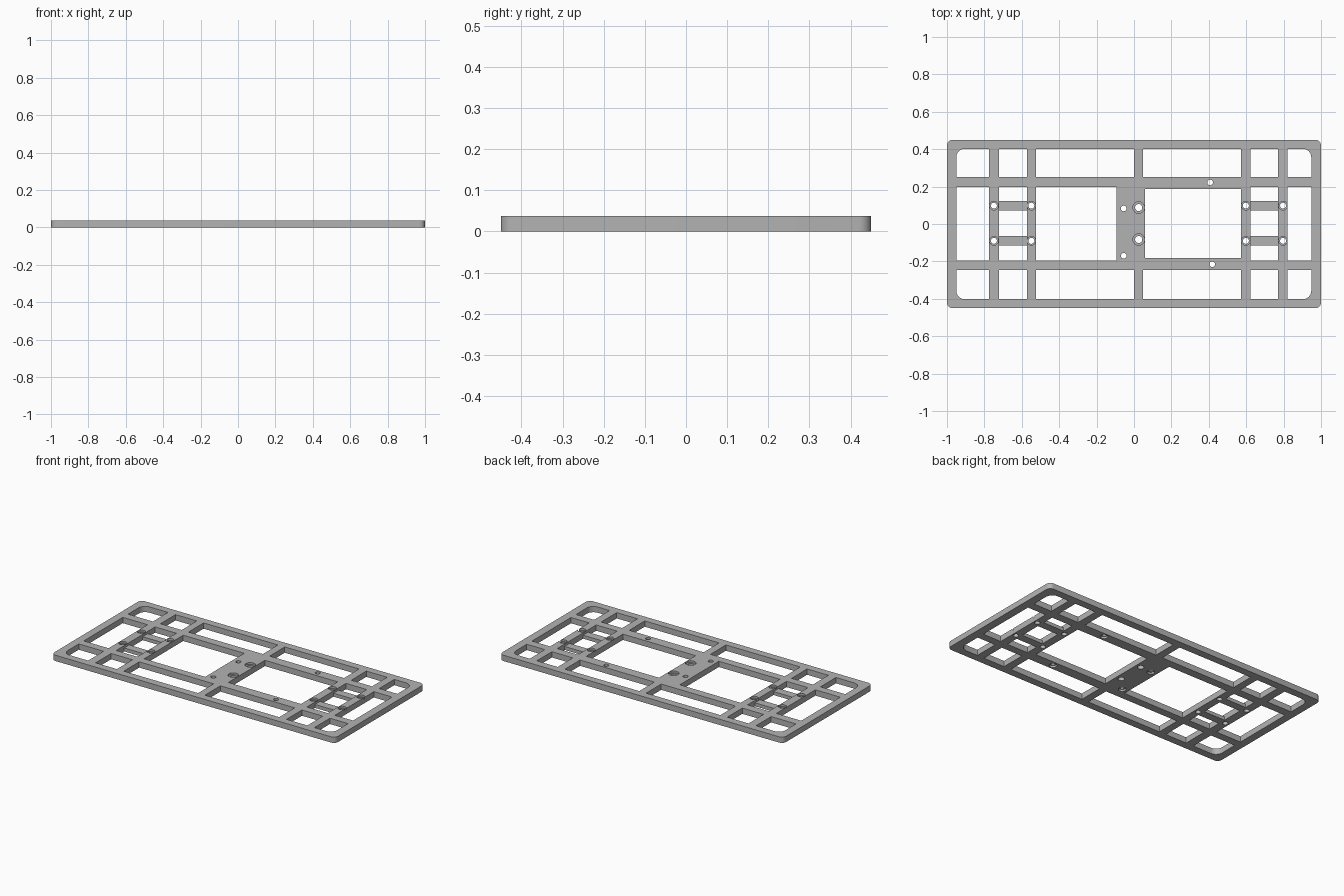
import bpy, bmesh, math
from mathutils import Matrix

cube = bpy.data.objects.get("Cube")
if cube:
    bpy.data.objects.remove(cube, do_unlink=True)

HEIGHT = 0.037
grey = bpy.data.materials.new("plain grey")
grey.use_nodes = True
colour = (0.45, 0.45, 0.45, 1)
grey.diffuse_color = colour
grey.node_tree.nodes["Principled BSDF"].inputs["Base Color"].default_value = colour


def add_box(bm, x0, x1, y0, y1, z0, z1, radius=0, rounded=lambda x, y: True):
    """Box whose chosen upright edges are rounded."""
    mat = (Matrix.Translation(((x0 + x1) / 2, (y0 + y1) / 2, (z0 + z1) / 2))
           @ Matrix.Diagonal((x1 - x0, y1 - y0, z1 - z0, 1)))
    verts = bmesh.ops.create_cube(bm, size=1, matrix=mat)["verts"]
    if radius:
        edges = {e for v in verts for e in v.link_edges}
        picked = []
        for e in edges:
            a, b = (v.co for v in e.verts)
            if abs(a.z - b.z) > 1e-4 and rounded(a.x, a.y):
                picked.append(e)
        bmesh.ops.bevel(bm, geom=picked, offset=radius, segments=6,
                        profile=0.5, affect='EDGES')


def add_cylinder(bm, x, y, r, z0, z1):
    bmesh.ops.create_cone(bm, cap_ends=True, segments=24, radius1=r, radius2=r,
                          depth=z1 - z0,
                          matrix=Matrix.Translation((x, y, (z0 + z1) / 2)))


def make_object(name, bm):
    mesh = bpy.data.meshes.new(name)
    bm.to_mesh(mesh)
    bm.free()
    mesh.materials.append(grey)
    obj = bpy.data.objects.new(name, mesh)
    bpy.context.collection.objects.link(obj)
    return obj


# Outer plate
bm = bmesh.new()
add_box(bm, -1, 1, -0.45, 0.45, 0, HEIGHT, 0.03)
plate = make_object("frame_plate", bm)

# Windows between the bars
LOW, HIGH = -0.05, 0.09
windows = bmesh.new()
end_columns = [(-0.95, -0.775), (-0.722, -0.572), (0.623, 0.77), (0.82, 0.948)]
edge_columns = end_columns + [(-0.524, 0.0), (0.048, 0.572)]
for x0, x1 in edge_columns:
    for y0, y1 in ((0.25, 0.402), (-0.402, -0.246)):
        at_corner = max(abs(x0), abs(x1)) > 0.9
        add_box(windows, x0, x1, y0, y1, LOW, HIGH, 0.045 if at_corner else 0,
                lambda x, y: abs(x) > 0.9 and abs(y) > 0.35)
for x0, x1 in end_columns + [(-0.524, -0.094)]:
    add_box(windows, x0, x1, -0.196, 0.197, LOW, HIGH)
add_box(windows, 0.059, 0.572, -0.182, 0.187, LOW, HIGH)

# Screw holes and their recesses
recesses = bmesh.new()
for x in (-0.749, -0.549, 0.598, 0.797):
    for y in (0.098, -0.09):
        add_cylinder(windows, x, y, 0.016, LOW, HIGH)
        add_cylinder(recesses, x, y, 0.0235, HEIGHT - 0.012, HIGH)
for y in (0.088, -0.083):
    add_cylinder(windows, 0.025, y, 0.019, LOW, HIGH)
    add_cylinder(recesses, 0.025, y, 0.031, HEIGHT - 0.012, HIGH)
for x, y in ((0.407, 0.222), (0.418, -0.215), (-0.055, 0.083), (-0.055, -0.17)):
    add_cylinder(windows, x, y, 0.015, LOW, HIGH)
    add_cylinder(recesses, x, y, 0.022, LOW, 0.012)

cutters = [make_object("window_cutter", windows), make_object("recess_cutter", recesses)]
for cutter in cutters:
    cutter.hide_render = True
    mod = plate.modifiers.new("cut", 'BOOLEAN')
    mod.operation = 'DIFFERENCE'
    mod.solver = 'EXACT'
    mod.object = cutter

# Bake the cuts and drop the cutters
graph = bpy.context.evaluated_depsgraph_get()
baked = bpy.data.meshes.new_from_object(plate.evaluated_get(graph))
plate.modifiers.clear()
plate.data = baked
for cutter in cutters:
    bpy.data.objects.remove(cutter, do_unlink=True)

# Thin crosspieces joining each pair of end bars
for side, x0, x1 in (("right", -0.725, -0.569), ("left", 0.62, 0.773)):
    for place, y0, y1 in (("back", 0.072, 0.123), ("front", -0.115, -0.064)):
        bm = bmesh.new()
        add_box(bm, x0, x1, y0, y1, 0, 0.022)
        make_object(f"{side}_{place}_crosspiece", bm)

# Smooth the rounded corners and holes
bpy.ops.object.select_all(action='DESELECT')
plate.select_set(True)
bpy.context.view_layer.objects.active = plate
bpy.ops.object.shade_smooth_by_angle(angle=math.radians(30))
